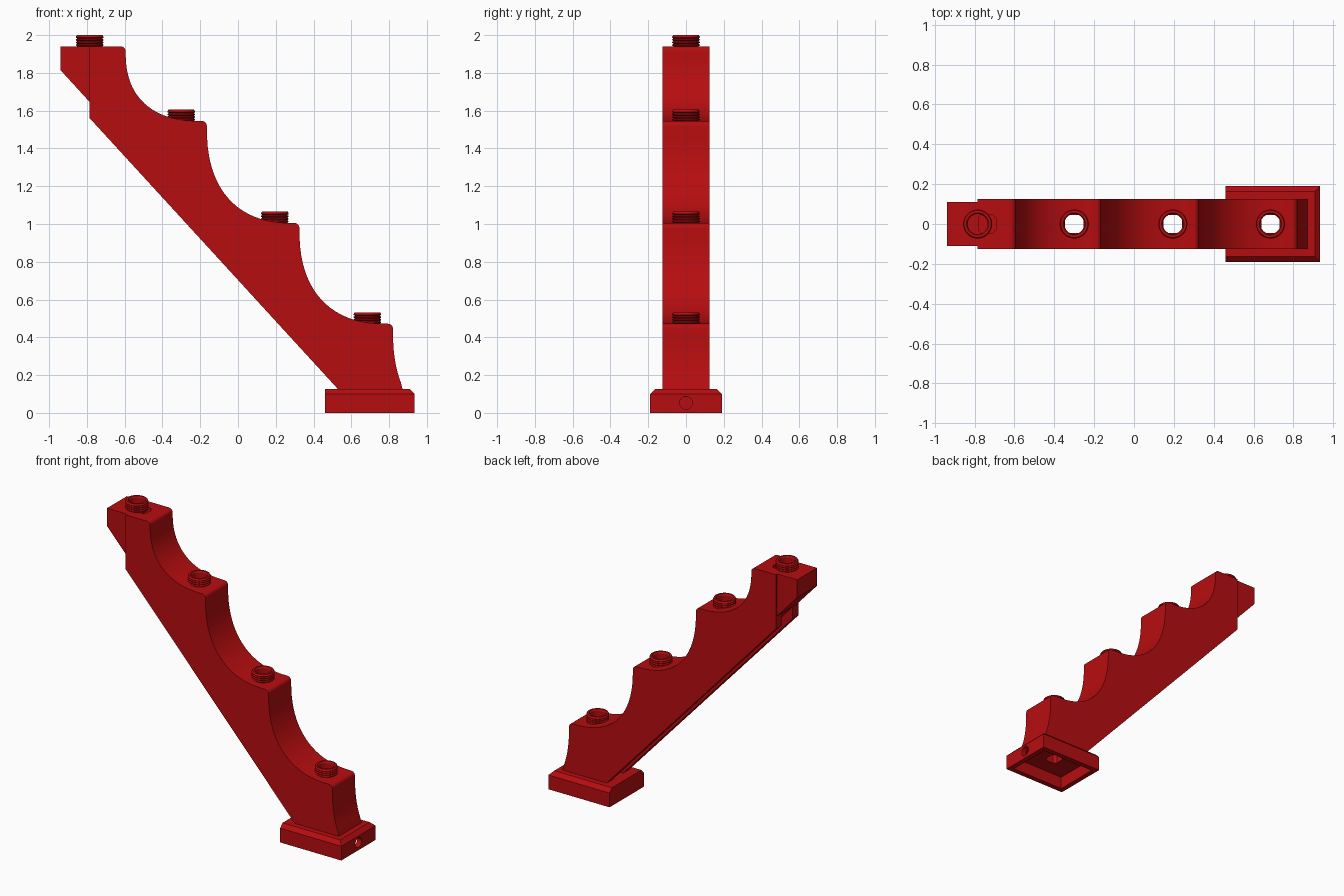
import bpy, bmesh, math

cube = bpy.data.objects.get("Cube")
if cube:
    bpy.data.objects.remove(cube, do_unlink=True)

red = bpy.data.materials.new("deep_red")
red.use_nodes = True
RED = (0.47, 0.004, 0.005, 1)
red.diffuse_color = RED
red.node_tree.nodes["Principled BSDF"].inputs["Base Color"].default_value = RED


def finish(name, bm):
    bmesh.ops.recalc_face_normals(bm, faces=bm.faces)
    mesh = bpy.data.meshes.new(name)
    bm.to_mesh(mesh)
    bm.free()
    mesh.materials.append(red)
    obj = bpy.data.objects.new(name, mesh)
    bpy.context.collection.objects.link(obj)
    return obj


def activate(obj):
    bpy.ops.object.select_all(action='DESELECT')
    obj.select_set(True)
    bpy.context.view_layer.objects.active = obj


def prism(name, profile, half):
    """Extrude an (x, z) outline along y."""
    bm = bmesh.new()
    face = bm.faces.new([bm.verts.new((x, -half, z)) for x, z in profile])
    new = bmesh.ops.extrude_face_region(bm, geom=[face])["geom"]
    verts = [v for v in new if isinstance(v, bmesh.types.BMVert)]
    bmesh.ops.translate(bm, verts=verts, vec=(0, 2 * half, 0))
    return finish(name, bm)


def box(name, x0, x1, half, z0, z1):
    return prism(name, [(x0, z0), (x1, z0), (x1, z1), (x0, z1)], half)


def cylinder(name, radius, depth, sides=32):
    bm = bmesh.new()
    bmesh.ops.create_cone(bm, cap_ends=True, segments=sides, radius1=radius,
                          radius2=radius, depth=depth)
    return finish(name, bm)


def shaft(x, z0, z1):
    """Square cutter with trimmed corners."""
    w, c = 0.046, 0.018
    bm = bmesh.new()
    outline = []
    for sx, sy in ((1, 1), (-1, 1), (-1, -1), (1, -1)):
        pair = [(sx * w, sy * (w - c)), (sx * (w - c), sy * w)]
        outline += pair if sx * sy > 0 else pair[::-1]
    face = bm.faces.new([bm.verts.new((x + px, py, z0)) for px, py in outline])
    new = bmesh.ops.extrude_face_region(bm, geom=[face])["geom"]
    verts = [v for v in new if isinstance(v, bmesh.types.BMVert)]
    bmesh.ops.translate(bm, verts=verts, vec=(0, 0, z1 - z0))
    return finish("shaft_cutter", bm)


def cut(target, cutter):
    cutter.hide_render = True
    mod = target.modifiers.new("cut", 'BOOLEAN')
    mod.operation, mod.solver, mod.object = 'DIFFERENCE', 'EXACT', cutter
    activate(target)
    bpy.ops.object.modifier_apply(modifier=mod.name)
    bpy.data.objects.remove(cutter, do_unlink=True)


def scoop(x0, z0, x1, z1, n=2.4, steps=20):
    """Concave quarter curve, steep first and level at the end."""
    pts = []
    for i in range(steps + 1):
        t = math.pi / 2 * i / steps
        c, s = max(math.cos(t), 0), math.sin(t)
        pts.append((x1 - (x1 - x0) * c ** (2 / n), z0 - (z0 - z1) * s ** (2 / n)))
    return pts


def corner(x, z, r=0.026, steps=6):
    """Rounded outer corner ending at the right edge x below height z."""
    return [(x - r + r * math.sin(a), z - r + r * math.cos(a))
            for a in (math.pi / 2 * i / steps for i in range(steps + 1))]


# Arm outline: sloping underside and stepped scoops
steps = [(-0.595, 1.94), (-0.165, 1.545), (0.325, 1.005), (0.82, 0.472)]
outline = [(0.553, 0.1), (-0.785, 1.56), (-0.785, 1.94)]
for (x, z), (nx, nz) in zip(steps, steps[1:]):
    outline += corner(x, z)[:-1]
    outline += scoop(x, z - 0.026, nx - 0.03, nz)[:-1]
outline += corner(*steps[-1])[:-1]
outline += [p for p in scoop(0.82, 0.446, 1.17, -0.05) if p[1] > 0.13]
outline += [(0.872, 0.12), (0.878, 0.1)]
arm = prism("stepped_arm", outline, 0.125)

# Channel along the underside
groove = [(0.65, -0.006), (-0.95, 1.74), (-0.908, 1.778), (0.692, 0.032)]
cut(arm, prism("channel_cutter", groove, 0.06))

# Narrow end lug
lug = prism("end_lug", [(-0.78, 1.94), (-0.94, 1.94), (-0.94, 1.815), (-0.78, 1.64)], 0.11)

# Foot with bevelled top on three sides
bm = bmesh.new()
for s in (-1, 1):
    for x, y, z in ((0.46, 0.19, 0), (0.935, 0.19, 0), (0.46, 0.19, 0.1),
                    (0.935, 0.19, 0.1), (0.46, 0.163, 0.127), (0.908, 0.163, 0.127)):
        bm.verts.new((x, s * y, z))
bmesh.ops.convex_hull(bm, input=bm.verts)
bmesh.ops.dissolve_limit(bm, angle_limit=0.01, verts=bm.verts, edges=bm.edges)
foot = finish("hollow_foot", bm)
cut(foot, box("tray_cutter", 0.495, 0.9, 0.155, -0.1, 0.085))
hole = cylinder("side_hole_cutter", 0.034, 0.2)
hole.rotation_euler = (0, math.pi / 2, 0)
hole.location = (0.93, 0, 0.053)
cut(foot, hole)

# Threaded pegs
pegs = [(-0.785, 1.94), (-0.30, 1.545), (0.195, 1.006), (0.685, 0.472)]
for i, (x, z) in enumerate(pegs):
    bm = bmesh.new()
    rows = [(0.05, -0.01), (0.066, -0.01)]
    for k in range(4):
        h = k * 0.014
        rows += [(0.066, h), (0.073, h + 0.005), (0.073, h + 0.009)]
    rows += [(0.068, 0.06), (0.056, 0.06), (0.05, 0.05)]
    sides = 32
    rings = [[bm.verts.new((x + r * math.cos(a), r * math.sin(a), z + h))
              for a in (2 * math.pi * j / sides for j in range(sides))]
             for r, h in rows]
    for a, b in zip(rings, rings[1:] + rings[:1]):
        for j in range(sides):
            k = (j + 1) % sides
            bm.faces.new((a[j], a[k], b[k], b[j]))
    finish(f"threaded_peg_{i + 1}", bm)

    # Through shafts on the lower steps, a blind socket at the top
    if i == 0:
        cut(arm, shaft(x + 0.047, z - 0.05, z + 0.1))
    else:
        cut(arm, shaft(x, -1, z + 0.1))
        if i == 3:
            cut(foot, shaft(x, -1, z))

activate(arm)
bpy.ops.object.shade_smooth_by_angle(angle=math.radians(30))
